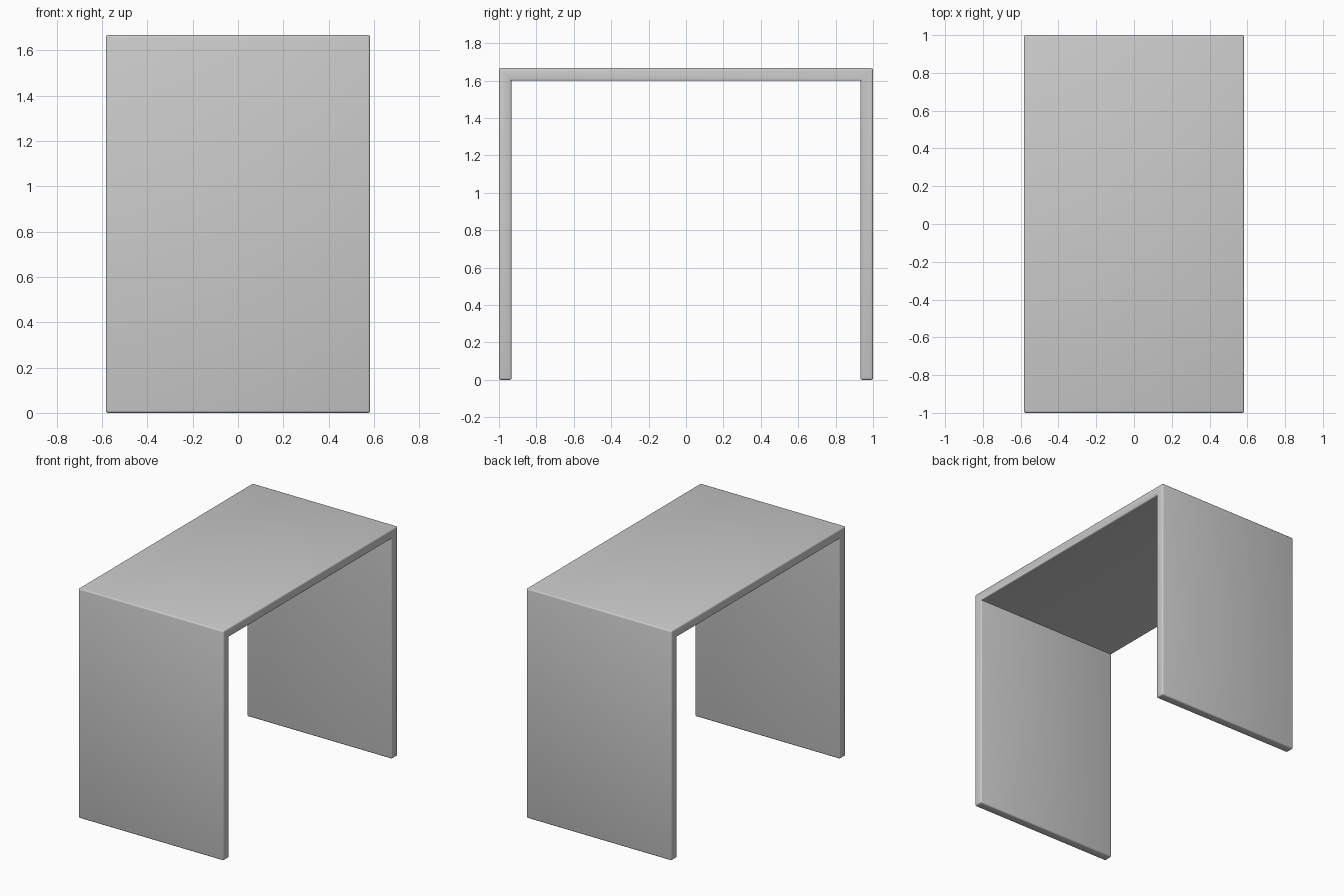
import bpy, bmesh, math

if "Cube" in bpy.data.objects:
    bpy.data.objects.remove(bpy.data.objects["Cube"])

HALF_W, HALF_L, HEIGHT, THICK = 0.583, 1.0, 1.667, 0.067
BEVEL = 0.01

# U-shaped side profile (y, z): two panel legs joined by the top
inner_y, inner_z = HALF_L - THICK, HEIGHT - THICK
profile = [(-HALF_L, 0), (-inner_y, 0), (-inner_y, inner_z), (inner_y, inner_z),
           (inner_y, 0), (HALF_L, 0), (HALF_L, HEIGHT), (-HALF_L, HEIGHT)]

# Extrude the profile across the table's width
bm = bmesh.new()
face = bm.faces.new([bm.verts.new((-HALF_W, y, z)) for y, z in profile])
ext = bmesh.ops.extrude_face_region(bm, geom=[face], use_keep_orig=True)
verts = [g for g in ext["geom"] if isinstance(g, bmesh.types.BMVert)]
bmesh.ops.translate(bm, verts=verts, vec=(2 * HALF_W, 0, 0))
bmesh.ops.recalc_face_normals(bm, faces=bm.faces)
bm.normal_update()

# Soften every outer edge, keeping the inside corners under the top crisp
convex = [e for e in bm.edges if e.calc_face_angle_signed() > 0.1]
bmesh.ops.bevel(bm, geom=convex, offset=BEVEL, offset_type='OFFSET',
                segments=3, profile=0.5, affect='EDGES', clamp_overlap=True)

mesh = bpy.data.meshes.new("waterfall_table")
bm.to_mesh(mesh)
bm.free()
table = bpy.data.objects.new("waterfall_table", mesh)
bpy.context.collection.objects.link(table)
bpy.context.view_layer.objects.active = table
table.select_set(True)
bpy.ops.object.shade_smooth_by_angle(angle=math.radians(35))
